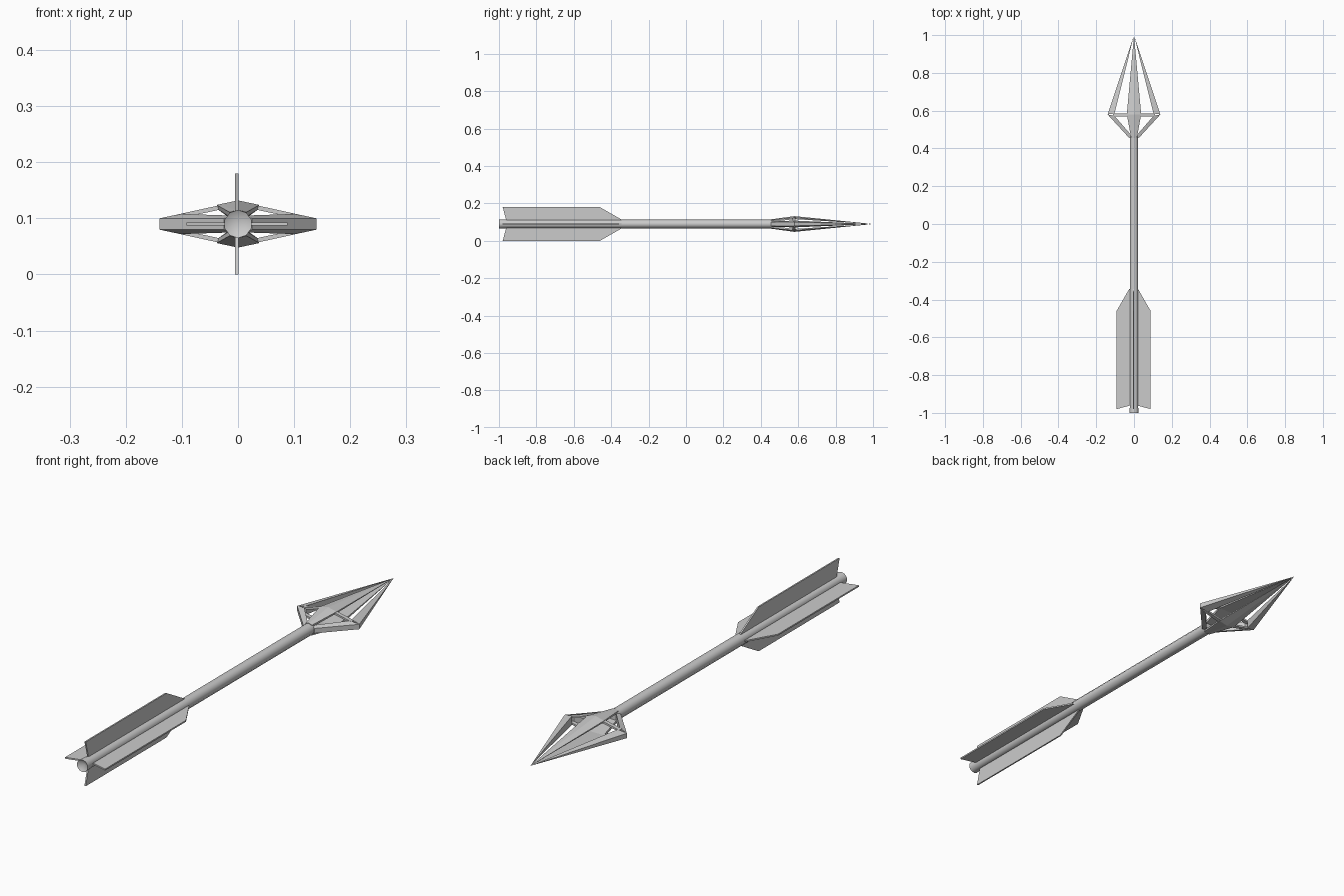
import bpy, bmesh, math
from mathutils import Matrix, Vector

if "Cube" in bpy.data.objects:
    bpy.data.objects.remove(bpy.data.objects["Cube"])

AXIS = 0.09  # height of the arrow's centre line


def finish(name, bm):
    bmesh.ops.recalc_face_normals(bm, faces=bm.faces)
    bmesh.ops.translate(bm, verts=bm.verts, vec=(0, 0, AXIS))
    me = bpy.data.meshes.new(name)
    bm.to_mesh(me)
    bm.free()
    ob = bpy.data.objects.new(name, me)
    bpy.context.collection.objects.link(ob)
    return ob


def hull(name, pts, mx=1, mz=1):
    """Convex bar through the given points, optionally flipped in x or z."""
    bm = bmesh.new()
    for x, y, z in pts:
        bm.verts.new((x * mx, y, z * mz))
    res = bmesh.ops.convex_hull(bm, input=bm.verts)
    loose = [v for v in bm.verts if not v.link_faces]
    bmesh.ops.delete(bm, geom=loose, context='VERTS')
    return finish(name, bm)


# shaft: lathed profile (radius, y) with a dimpled nock end
N = 10
bm = bmesh.new()
rings = []
for r, y in [(0.025, -1.0), (0.023, -0.96), (0.023, 0.47)]:
    rings.append([bm.verts.new((r * math.sin(2 * math.pi * i / N), y,
                                r * math.cos(2 * math.pi * i / N))) for i in range(N)])
for a, b in zip(rings, rings[1:]):
    for i in range(N):
        f = bm.faces.new((a[i], a[(i + 1) % N], b[(i + 1) % N], b[i]))
        f.smooth = True
nock = bm.verts.new((0, -0.985, 0))
for i in range(N):
    bm.faces.new((rings[0][i], rings[0][(i + 1) % N], nock))
bm.faces.new(rings[-1])
shaft = finish("shaft", bm)
bpy.context.view_layer.objects.active = shaft
shaft.select_set(True)
bpy.ops.object.shade_smooth_by_angle(angle=math.radians(40))

# four feather vanes around the tail
outline = [(0.015, -0.96), (0.09, -0.98), (0.09, -0.46), (0.024, -0.345), (0.015, -0.345)]
for k in range(4):
    bm = bmesh.new()
    rot = Matrix.Rotation(k * math.pi / 2, 3, 'Y')
    sides = []
    for t in (-0.003, 0.003):
        sides.append([bm.verts.new(rot @ Vector((t, y, r)) + Vector((-0.002, 0, 0)))
                      for r, y in outline])
    bm.faces.new(sides[0])
    bm.faces.new(sides[1])
    for i in range(len(outline)):
        j = (i + 1) % len(outline)
        bm.faces.new((sides[0][i], sides[0][j], sides[1][j], sides[1][i]))
    finish("vane", bm)

# open arrowhead: top and bottom spines, side rims, and cross bars
TIP = (0, 1.0, 0)
mid = [(0, 0.58, 0.042), (0.038, 0.58, 0.034), (-0.038, 0.58, 0.034),
       (0.036, 0.58, 0.026), (-0.036, 0.58, 0.026)]
base = [(0, 0.455, 0.025), (0.015, 0.455, 0.021), (-0.015, 0.455, 0.021),
        (0.014, 0.46, 0.012), (-0.014, 0.46, 0.012)]
for mz in (1, -1):
    hull("head_spine_front", mid + [TIP], 1, mz)
    hull("head_spine_back", mid + base, 1, mz)

rim = [(0.14, 0.58, 0.01), (0.14, 0.58, -0.01)]
rim_in = [(0.103, 0.585, 0.018), (0.103, 0.585, -0.018)]
rim_back = [(0.103, 0.572, 0.018), (0.103, 0.572, -0.018)]
rim_base = [(0.025, 0.455, 0.01), (0.025, 0.455, -0.01),
            (0.01, 0.465, 0.015), (0.01, 0.465, -0.015)]
bar = [(x, y, z) for y in (0.57, 0.586)
       for x, z in ((0.03, 0.034), (0.03, 0.026), (0.11, 0.0165), (0.11, 0.009))]
for mx in (1, -1):
    hull("head_rim_front", rim + rim_in + [TIP], mx)
    hull("head_rim_back", rim + rim_back + rim_base, mx)
    for mz in (1, -1):
        hull("head_cross_bar", bar, mx, mz)
